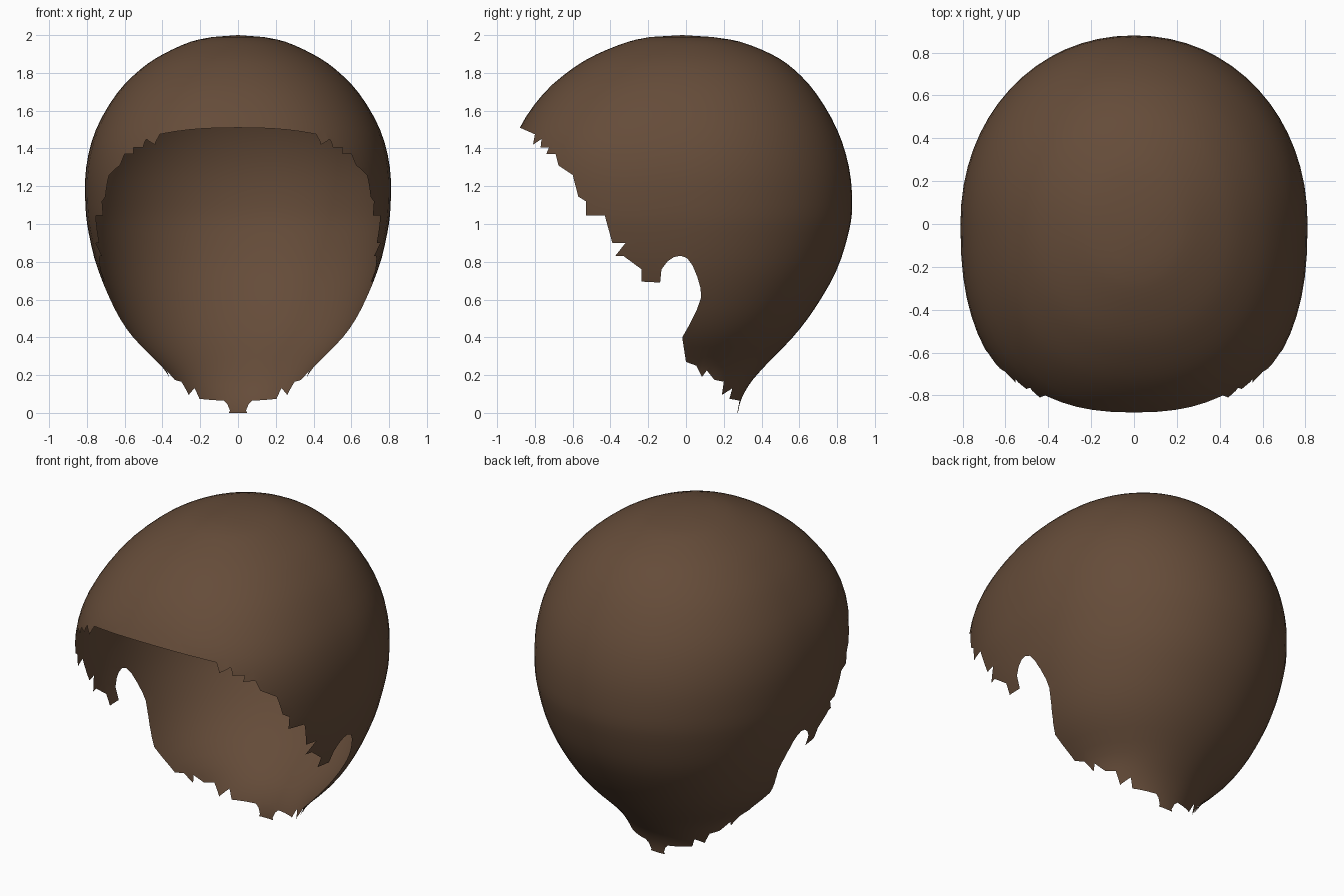
import bpy, bmesh, math
from mathutils import Vector

cube = bpy.data.objects.get("Cube")
if cube:
    bpy.data.objects.remove(cube)


def flat_material(name, colour):
    mat = bpy.data.materials.new(name)
    mat.use_nodes = True
    mat.diffuse_color = colour
    mat.node_tree.nodes["Principled BSDF"].inputs["Base Color"].default_value = colour
    return mat


def make_object(name, bm, materials):
    bmesh.ops.recalc_face_normals(bm, faces=bm.faces)
    mesh = bpy.data.meshes.new(name)
    bm.to_mesh(mesh)
    bm.free()
    for mat in materials:
        mesh.materials.append(mat)
    obj = bpy.data.objects.new(name, mesh)
    bpy.context.collection.objects.link(obj)
    return obj


def spline(a, b, c, d, t):
    return (b * 2 + (c - a) * t + (a * 2 - b * 5 + c * 4 - d) * t ** 2
            + (b * 3 - a - c * 3 + d) * t ** 3) / 2


brown = flat_material("brown hair", (0.130, 0.072, 0.041, 1))
trim = flat_material("cut face", (0.130, 0.072, 0.041, 1))

# Scalp sections: height, half width, front depth, back depth
KEYS = [Vector(k) for k in (
    (1.99, .135, .19, .14), (1.965, .25, .305, .285), (1.9, .395, .47, .45),
    (1.82, .515, .605, .57), (1.69, .642, .755, .69), (1.5, .752, .885, .80),
    (1.3, .804, .935, .863), (1.1, .808, .94, .88), (.95, .79, .91, .86),
    (.75, .74, .82, .795), (.55, .655, .7, .68), (.4, .555, .6, .565),
    (.25, .41, .45, .42), (.15, .355, .35, .335), (.05, .31, .3, .285),
    (-.05, .29, .28, .27))]
SEGMENTS, STEPS = 64, 3

# Full rounded scalp form, closed at both ends
bm = bmesh.new()
sections = []
for i in range(len(KEYS) - 1):
    before = KEYS[i - 1] if i else KEYS[0] * 2 - KEYS[1]
    after = KEYS[min(i + 2, len(KEYS) - 1)]
    sections += [spline(before, KEYS[i], KEYS[i + 1], after, s / STEPS) for s in range(STEPS)]
sections.append(KEYS[-1])

rings = []
for z, width, front, back in sections:
    ring = []
    for s in range(SEGMENTS):
        angle = math.tau * s / SEGMENTS
        c, n = math.cos(angle), math.sin(angle)
        squareness = min(1, (2 - z) / 0.6)
        power = 2.07 if n > 0 else 2.07 + 0.37 * squareness
        x = math.copysign(abs(c) ** (2 / power), c) * width
        y = math.copysign(abs(n) ** (2 / power), n) * (back if n > 0 else front)
        ring.append(bm.verts.new((x, y, z)))
    rings.append(ring)
for upper, lower in zip(rings, rings[1:]):
    for s in range(SEGMENTS):
        t = (s + 1) % SEGMENTS
        bm.faces.new((upper[s], upper[t], lower[t], lower[s]))
crown = bm.verts.new((0, -.02, 2))
for s in range(SEGMENTS):
    bm.faces.new((crown, rings[0][s], rings[0][(s + 1) % SEGMENTS]))
bm.faces.new(rings[-1])
hair = make_object("hair_cap", bm, [brown, trim])

# Jagged hairline from forehead, round the ear, to the nape tab (y, z)
forehead = [(-1.02, 1.57), (-.88, 1.51), (-.80, 1.475), (-.81, 1.42), (-.765, 1.45),
            (-.77, 1.405), (-.725, 1.405), (-.74, 1.37), (-.69, 1.37), (-.675, 1.31),
            (-.60, 1.26), (-.57, 1.145), (-.53, 1.12), (-.53, 1.045), (-.43, 1.045)]
sideburn = [(-.39, .90), (-.32, .90), (-.375, .83), (-.33, .83), (-.235, .76),
            (-.235, .695), (-.137, .69)]
ear = [(-.13, .76), (-.10, .80), (-.065, .825), (-.03, .832), (.005, .82), (.035, .78),
       (.06, .72), (.077, .66), (.08, .61), (.055, .54), (.02, .47), (-.02, .40)]
nape = [(0, .27), (.055, .25), (.085, .19), (.11, .225), (.15, .175), (.20, .165),
        (.19, .095), (.245, .13), (.23, .075), (.283, .065), (.272, 0), (.6, 0)]
outside = [(.6, -.3), (-1.5, -.3), (-1.5, 1.57)]

bm = bmesh.new()
profile = [bm.verts.new((-1.2, y, z)) for y, z in forehead + sideburn + ear + nape + outside]
face = bm.faces.new(profile)
moved = bmesh.ops.extrude_face_region(bm, geom=[face])["geom"]
bmesh.ops.translate(bm, verts=[v for v in moved if isinstance(v, bmesh.types.BMVert)],
                    vec=(2.4, 0, 0))
for f in bm.faces:
    f.material_index = 1
cutter = make_object("hairline_cutter", bm, [brown, trim])
cutter.hide_render = True

# Trim the form, then drop the cut faces to leave an open shell
cut = hair.modifiers.new("hairline", "BOOLEAN")
cut.operation, cut.solver, cut.object = "DIFFERENCE", "EXACT", cutter
bpy.context.view_layer.update()
graph = bpy.context.evaluated_depsgraph_get()
shell = bpy.data.meshes.new_from_object(hair.evaluated_get(graph))
hair.modifiers.clear()
bm = bmesh.new()
bm.from_mesh(shell)
bmesh.ops.delete(bm, geom=[f for f in bm.faces if f.material_index == 1], context="FACES")
for f in bm.faces:
    f.smooth = True
bm.to_mesh(shell)
bm.free()
hair.data = shell
shell.materials.clear()
shell.materials.append(brown)
bpy.data.objects.remove(cutter)
bpy.data.materials.remove(trim)
